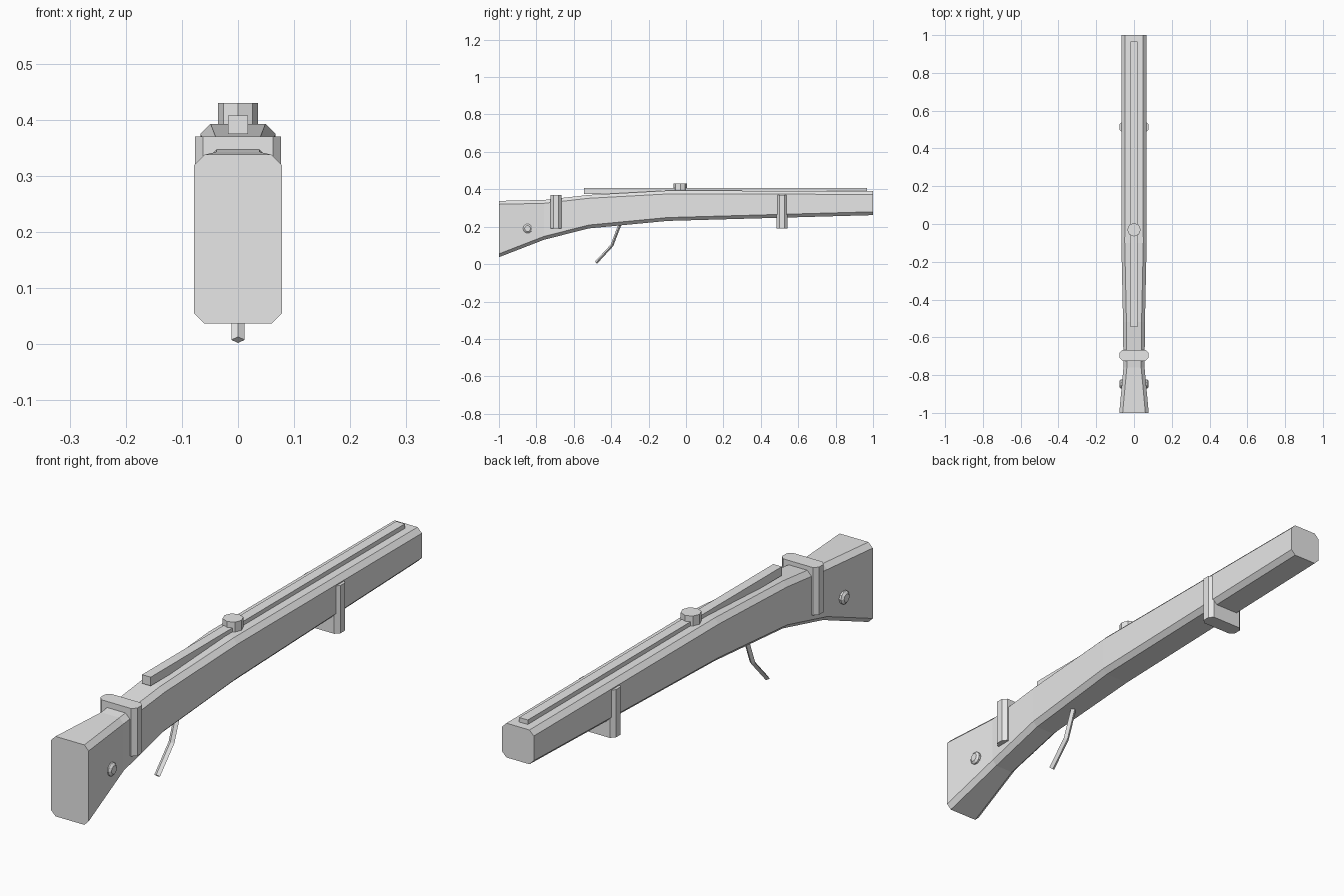
import bpy, bmesh, math

if "Cube" in bpy.data.objects:
    bpy.data.objects.remove(bpy.data.objects["Cube"])

grey = bpy.data.materials.new("plain grey")
grey.diffuse_color = (0.8, 0.8, 0.8, 1)
grey.use_nodes = True
grey.node_tree.nodes["Principled BSDF"].inputs["Base Color"].default_value = grey.diffuse_color


def loft(name, rings):
    """Skin a list of matching vertex rings and cap both ends."""
    bm = bmesh.new()
    loops = [[bm.verts.new(p) for p in ring] for ring in rings]
    n = len(loops[0])
    for a, b in zip(loops, loops[1:]):
        for i in range(n):
            j = (i + 1) % n
            bm.faces.new((a[i], a[j], b[j], b[i]))
    bm.faces.new(loops[0])
    bm.faces.new(loops[-1])
    bmesh.ops.recalc_face_normals(bm, faces=bm.faces)
    mesh = bpy.data.meshes.new(name)
    bm.to_mesh(mesh)
    bm.free()
    mesh.materials.append(grey)
    ob = bpy.data.objects.new(name, mesh)
    bpy.context.collection.objects.link(ob)
    return ob


def octagon(w, lo, hi, cu, cv):
    """Rectangle (half width w, lo to hi) with cut corners."""
    return [(-w + cu, lo), (w - cu, lo), (w, lo + cv), (w, hi - cv),
            (w - cu, hi), (-w + cu, hi), (-w, hi - cv), (-w, lo + cv)]


def circle(r, n, turn=0.0):
    return [(r * math.cos(turn + math.tau * i / n),
             r * math.sin(turn + math.tau * i / n)) for i in range(n)]


# Stock: chamfered section swept along y (y, half width, bottom, top)
stations = [(-1, .078, .037, .338), (-.76, .056, .13, .343), (-.52, .058, .191, .37),
            (-.1, .067, .231, .393), (1, .066, .262, .391)]
loft("stock", [[(x, y, z) for x, z in octagon(w, lo, hi, .018, .018)]
               for y, w, lo, hi in stations])

# Bolt rail along the top
loft("rail", [[(-.018, y, .375), (.018, y, .375), (.018, y, .408), (-.018, y, .408)]
              for y in (-.545, .967)])

# Round nut on the rail
loft("nut", [[(x, y - .03, z) for x, y in circle(.036, 8)] for z in (.38, .43)])

# Two bands running through the stock
for name, y in (("rear_band", -.695), ("front_band", .513)):
    loft(name, [[(x, y + v, z) for x, v in octagon(.077, -.029, .029, .015, .015)]
                for z in (.19, .37)])

# Cross pin with bevelled ends
loft("butt_pin", [[(x, -.847 + u, .19 + v) for u, v in circle(r, 10)]
                  for x, r in ((-.077, .016), (-.07, .025), (.07, .025), (.077, .016))])

# Bent trigger lever
path = [(-.335, .26), (-.396, .1), (-.481, .008)]
dirs = [(.35, .94), (.53, .85), (.68, .73)]
loft("trigger", [[(.012 * s, y + .008 * t * dz, z - .008 * t * dy)
                  for s, t in ((1, 0), (0, 1), (-1, 0), (0, -1))]
                 for (y, z), (dy, dz) in zip(path, dirs)])
